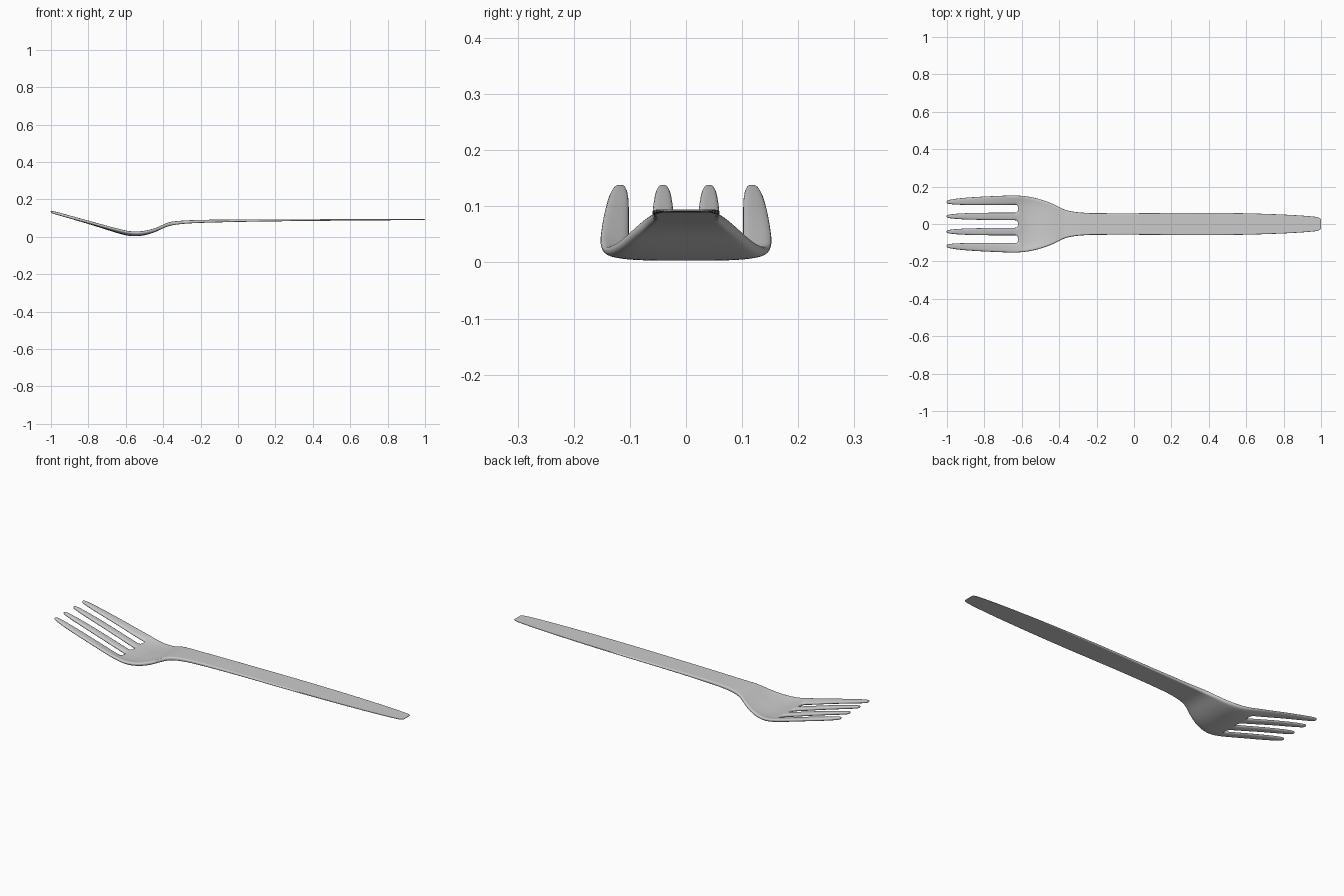
import bpy, bmesh

# Body stations: x, half width, underside z, top z, rim lift
BODY = [
    (1.0, .027, .0905, .0945, 0), (.99, .036, .0900, .0945, 0), (.95, .042, .0895, .0945, 0),
    (.80, .052, .0885, .0945, 0), (.50, .061, .086, .094, 0), (.20, .060, .083, .0935, 0),
    (0, .057, .080, .093, 0), (-.20, .058, .075, .091, 0), (-.28, .060, .071, .088, 0),
    (-.345, .069, .064, .083, 0), (-.375, .078, .056, .077, 0), (-.40, .092, .046, .065, .001),
    (-.44, .111, .026, .045, .003), (-.49, .130, .009, .029, .006), (-.54, .143, .002, .021, .009),
    (-.58, .150, .004, .022, .011), (-.605, .152, .009, .027, .011), (-.62, .153, .013, .031, .011),
]
# Tine stations: x, inner centre, inner half, outer centre, outer half, underside z, top z, lift
TINES = [
    (-.64, .0400, .021, .1275, .0265, .018, .036, .010), (-.70, .0405, .021, .1265, .0260, .037, .054, .007),
    (-.80, .0410, .020, .1245, .0235, .069, .085, .003), (-.90, .0410, .018, .1215, .0205, .098, .114, 0),
    (-.96, .0410, .014, .1190, .0160, .115, .131, 0), (-.99, .0410, .010, .1180, .0110, .124, .138, 0),
    (-1.002, .0410, .006, .1175, .0065, .129, .139, 0),
]
FRACTIONS = (.13, .27, .40, .67, .84, 1.0)
LIFTS = (0, 0, 0, .15, .45, 1.0)


def build_fork():
    # One grid of columns: four tines two strips wide, three slots one strip wide
    rows = [(x, [f * w for f in FRACTIONS], lo, hi, r) for x, w, lo, hi, r in BODY]
    for x, c1, h1, c2, h2, lo, hi, r in TINES:
        rows.append((x, [c1 - h1, c1, c1 + h1, c2 - h2, c2, c2 + h2], lo, hi, r))
    bm = bmesh.new()
    top, low = [], []
    for x, ys, lo, hi, rim in rows:
        half = [(y, rim * f) for y, f in zip(ys, LIFTS)]
        line = [(-y, d) for y, d in reversed(half)] + half
        top.append([bm.verts.new((x, y, hi + d)) for y, d in line])
        low.append([bm.verts.new((x, y, lo + d)) for y, d in line])

    # Slots are the cells left out beyond the root
    root = len(BODY) - 1
    cells = {(i, j) for i in range(len(rows) - 1) for j in range(11)
             if not (i >= root and j in (2, 5, 8))}
    for i, j in cells:
        ring = [(i, j), (i + 1, j), (i + 1, j + 1), (i, j + 1)]
        bm.faces.new([top[a][b] for a, b in ring])
        bm.faces.new([low[a][b] for a, b in reversed(ring)])
        # Side walls along open borders
        for k, nb in enumerate([(i, j - 1), (i + 1, j), (i, j + 1), (i - 1, j)]):
            if nb not in cells:
                (a, b), (c, d) = ring[k], ring[(k + 1) % 4]
                bm.faces.new([top[a][b], low[a][b], low[c][d], top[c][d]])
    bmesh.ops.recalc_face_normals(bm, faces=bm.faces)
    for f in bm.faces:
        f.smooth = True
    mesh = bpy.data.meshes.new("fork")
    bm.to_mesh(mesh)
    bm.free()
    obj = bpy.data.objects.new("fork", mesh)
    bpy.context.collection.objects.link(obj)
    sub = obj.modifiers.new("rounding", 'SUBSURF')
    sub.levels = sub.render_levels = 2


build_fork()
